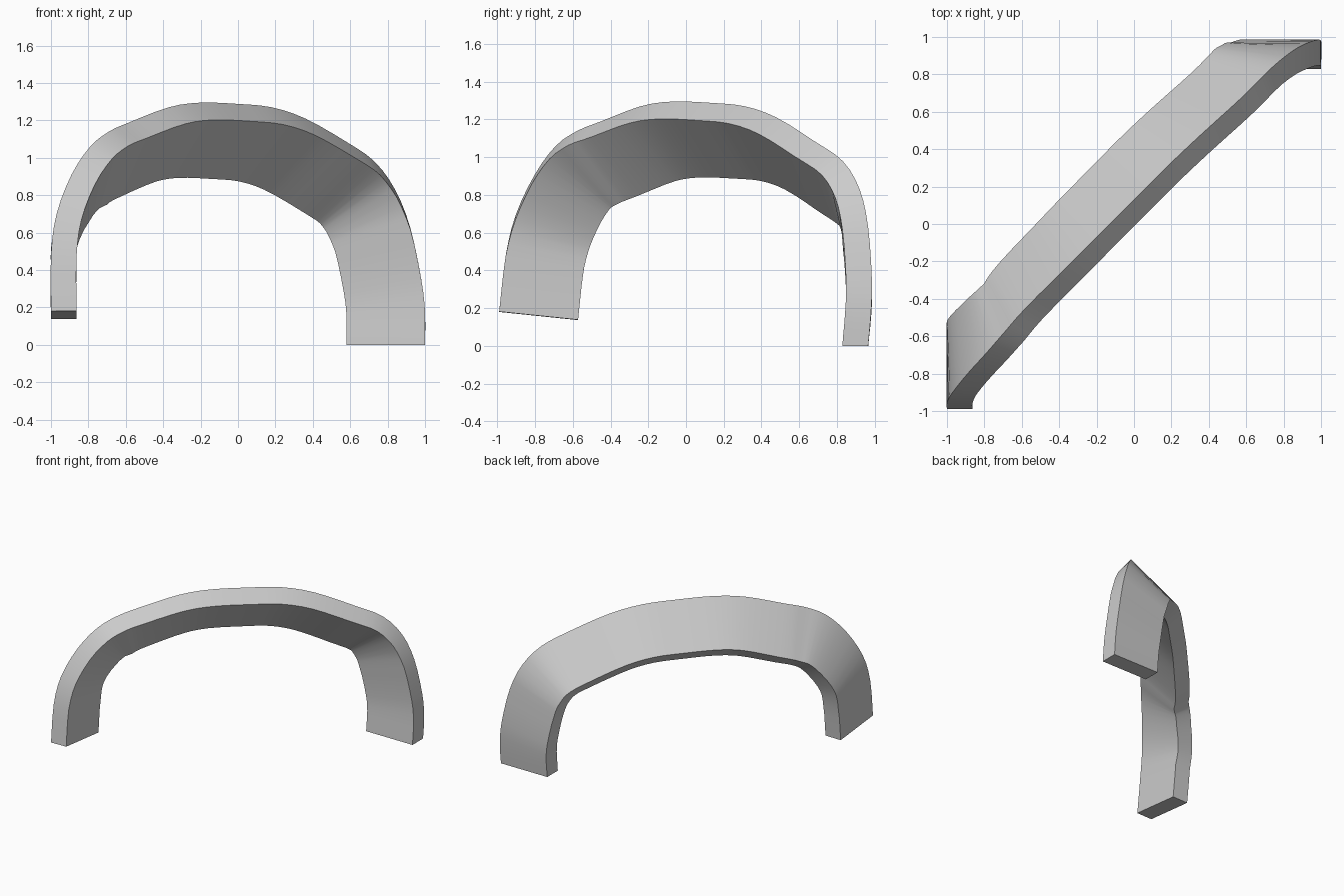
import bpy
import bmesh
import math
from mathutils import Vector

old = bpy.data.objects.get("Cube")
if old:
    bpy.data.objects.remove(old, do_unlink=True)

WIDTH, THICKNESS, STEPS = 0.42, 0.137, 3

# Outer crest of the arch, from the raised front end to the grounded rear end
crest = [Vector(p) for p in (
    (-1, -.99, .18), (-1, -.955, .48), (-.97, -.9, .7), (-.89, -.8, .91),
    (-.79, -.69, 1.06), (-.69, -.575, 1.14), (-.58, -.45, 1.19),
    (-.37, -.24, 1.27), (-.2, -.07, 1.295), (0, .13, 1.288),
    (.18, .31, 1.27), (.36, .48, 1.21), (.58, .68, 1.085), (.73, .83, .98),
    (.84, .92, .83), (.92, .965, .63), (.98, .985, .35), (1, .98, .17),
    (1, .965, 0))]

# Direction of the wide side, keyed by position along the crest
twist = {0: (0, .42, -.06), 1: (0, .42, -.07), 3: (-.05, .33, -.23),
         5: (-.1, .26, -.3), 8: (-.2, .2, -.31), 13: (-.28, .1, -.27),
         14: (-.35, .04, -.2), 15: (-.41, 0, -.08), 18: (-.42, 0, 0)}


def point_at(u):
    """Smooth point on the crest through its neighbouring stations."""
    last = len(crest) - 1
    i = min(int(u), last - 1)
    f = u - i
    a, b, c, d = (crest[min(max(i + k, 0), last)] for k in (-1, 0, 1, 2))
    return b + (c - a) * f / 2 + (a * 2 - b * 5 + c * 4 - d) * f * f / 2 \
        + (b * 3 - a - c * 3 + d) * f ** 3 / 2


def wide_at(u):
    """Blend the wide-side direction between keys."""
    lo = max(k for k in twist if k <= u)
    hi = min(k for k in twist if k >= u)
    f = (u - lo) / (hi - lo) if hi > lo else 0
    return Vector(twist[lo]).lerp(Vector(twist[hi]), f)


def section(n, total):
    """Four corners of the rectangular bar, square to its path."""
    path = [point_at(k / STEPS) for k in (max(n - 1, 0), n, min(n + 1, total))]
    along = (path[2] - path[0]).normalized()
    wide = wide_at(n / STEPS)
    wide = (wide - along * wide.dot(along)).normalized()
    thin = wide.cross(along) * THICKNESS
    wide = wide * WIDTH
    corners = [path[1], path[1] + thin, path[1] + thin + wide, path[1] + wide]
    if n == total:
        for corner in corners:
            corner.z = 0  # flat foot
    return corners


# Sweep the section into a closed bar
total = (len(crest) - 1) * STEPS
bm = bmesh.new()
rings = [[bm.verts.new(c) for c in section(n, total)] for n in range(total + 1)]
for near, far in zip(rings, rings[1:]):
    for k in range(4):
        j = (k + 1) % 4
        bm.faces.new((near[k], near[j], far[j], far[k]))
for cap in (rings[0], rings[-1]):
    bm.faces.new(cap)
bmesh.ops.recalc_face_normals(bm, faces=bm.faces[:])
mesh = bpy.data.meshes.new("twisted_arch")
bm.to_mesh(mesh)
bm.free()

arch = bpy.data.objects.new("twisted_arch", mesh)
bpy.context.collection.objects.link(arch)

# Plain grey material
grey = bpy.data.materials.new("light_grey")
grey.use_nodes = True
colour = (0.6, 0.6, 0.6, 1)
grey.diffuse_color = colour
grey.node_tree.nodes["Principled BSDF"].inputs["Base Color"].default_value = colour
mesh.materials.append(grey)

# Smooth along the sweep, crisp along the four edges
bpy.ops.object.select_all(action="DESELECT")
arch.select_set(True)
bpy.context.view_layer.objects.active = arch
bpy.ops.object.shade_smooth_by_angle(angle=math.radians(35))
